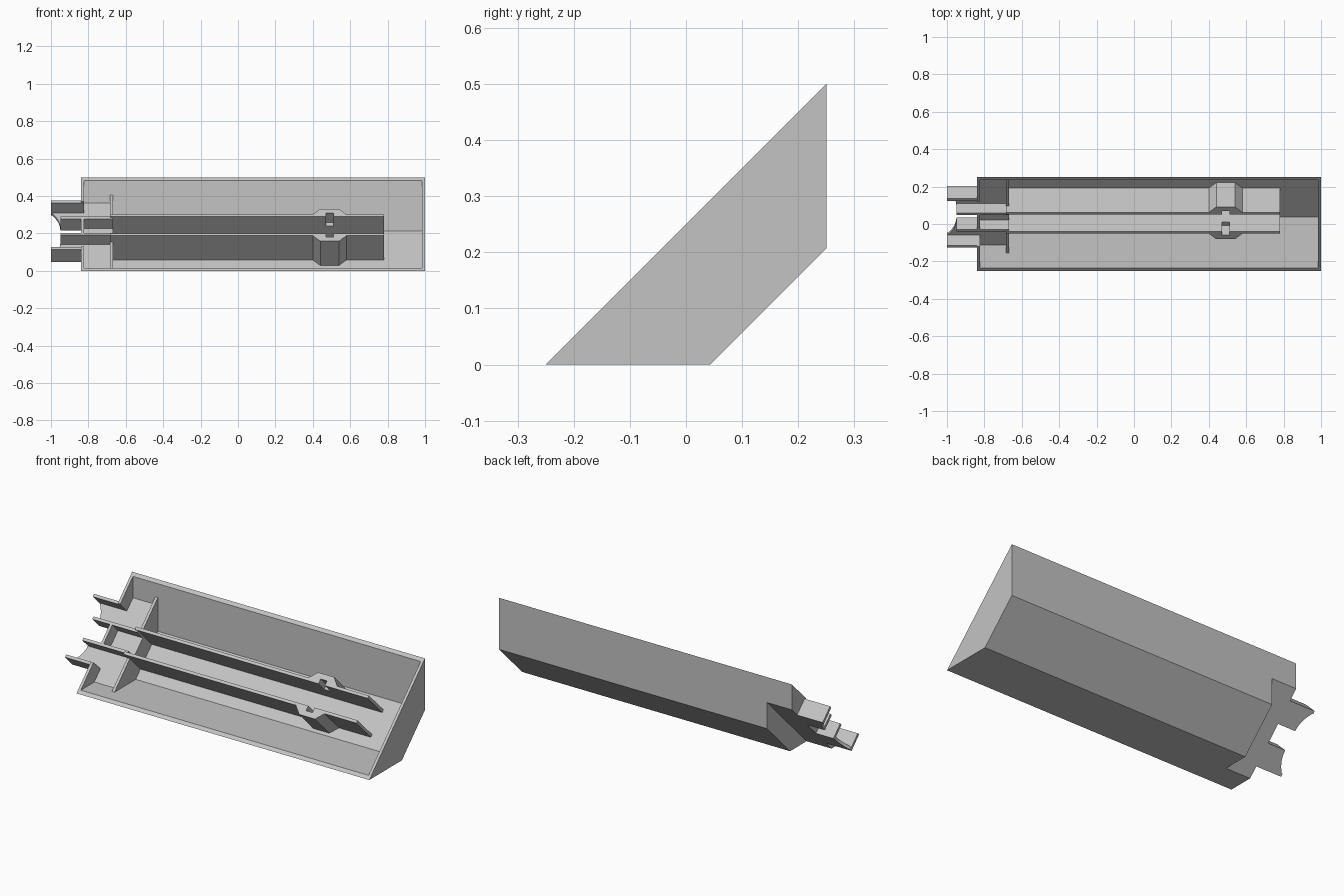
import bpy, bmesh, math

cube = bpy.data.objects.get("Cube")
if cube:
    bpy.data.objects.remove(cube, do_unlink=True)

grey = bpy.data.materials.new("plain_grey")
grey.use_nodes = True
COLOR = (0.55, 0.55, 0.55, 1)
grey.diffuse_color = COLOR
grey.node_tree.nodes["Principled BSDF"].inputs["Base Color"].default_value = COLOR

R = math.sqrt(0.5)
T = 0.016                     # wall thickness
RIM = 0.5 * math.sqrt(2) / 2  # half width of the tilted opening
INNER = RIM - T * math.sqrt(2)
DEEP, SHELF = -0.207, -0.102  # undersides of the trough and of the shelf
X_END, X_STEP, X_FIN = -0.84, -0.684, 0.78


def place(x, u, w):
    """Tilted frame: u runs up the slope of the opening, w points out of it."""
    return (x, (u - w) * R, 0.25 + (u + w) * R)


def prism(name, outline, lo, hi, axis):
    """Extrude an outline along x (points are u, w) or along w (points are x, u)."""
    bm = bmesh.new()
    rings = []
    for t in (lo, hi):
        pts = [(t, a, b) if axis == "x" else (a, b, t) for a, b in outline]
        rings.append([bm.verts.new(place(*p)) for p in pts])
    n = len(outline)
    bm.faces.new(rings[0])
    bm.faces.new(rings[1][::-1])
    for i in range(n):
        j = (i + 1) % n
        bm.faces.new((rings[0][i], rings[0][j], rings[1][j], rings[1][i]))
    bmesh.ops.recalc_face_normals(bm, faces=bm.faces)
    mesh = bpy.data.meshes.new(name)
    bm.to_mesh(mesh)
    bm.free()
    mesh.materials.append(grey)
    obj = bpy.data.objects.new(name, mesh)
    bpy.context.collection.objects.link(obj)
    return obj


def mirrored(half):
    """Complete a symmetric cross-section from its upper half."""
    return half + [(-u, w) for u, w in reversed(half)]


def channel(depth):
    """U-shaped wall section with sloping sides."""
    floor = depth + T
    outer = mirrored([(RIM, 0), (RIM + depth, depth)])
    inner = mirrored([(INNER, 0), (INNER + floor, floor)])
    return outer + inner[::-1]


# Trough body, the shallow shelf section and the closed end
prism("trough_shell", channel(DEEP), X_STEP, 1, "x")
prism("shelf_shell", channel(SHELF), X_END, X_STEP, "x")
prism("closed_end_wall", mirrored([(RIM, 0), (RIM + DEEP, DEEP)]), 1 - T, 1, "x")

# Bulkhead below and beside the shelf
TOP = -0.056
prism("bulkhead", mirrored([(0.07, SHELF + T), (0.07, TOP), (INNER + TOP, TOP),
                            (RIM + DEEP, DEEP)]), X_STEP, X_STEP + T, "x")

# Middle part of the open end wall
prism("middle_end_wall", mirrored([(0.06, -0.014), (0.06, SHELF)]), X_END, X_END + T, "x")

for side, s in (("upper", 1), ("lower", -1)):
    # Outer part of the open end wall
    wing = [(0.17, 0), (RIM, 0), (RIM + SHELF, SHELF), (0.17, SHELF)]
    prism(side + "_end_wall", [(s * u, w) for u, w in wing], X_END, X_END + T, "x")

    # Long rail with its bulge, and a blind slot open towards the middle
    a, b, bulge, slot = 0.064, 0.08, 0.122, 0.092
    rail = [(X_STEP, a), (X_FIN, a), (X_FIN, b), (0.58, b), (0.54, bulge),
            (0.44, bulge), (0.40, b), (X_STEP, b)]
    slotted = rail[:1] + [(0.47, a), (0.47, slot), (0.51, slot), (0.51, a)] + rail[1:]
    split = -0.08
    prism(side + "_rail_base", [(x, s * u) for x, u in rail], DEEP + T, split, "w")
    prism(side + "_rail_top", [(x, s * u) for x, u in slotted], split, -0.007, "w")

    # Side fins of the projecting spout
    for label, x0, x1, u0, u1, top in (
            ("inner", -0.95, X_STEP + T, 0.054, 0.07, -0.014),
            ("outer", -1.0, X_END + T, 0.168, 0.184, -0.007)):
        fin = [(x0, u0), (x1, u0), (x1, u1), (x0, u1)]
        prism(f"{side}_{label}_spout_fin", [(x, s * u) for x, u in fin],
              SHELF, top, "w")

    # Spout plate with a hollow curved tip
    tip = []
    for i in range(9):
        f = i / 8
        x = -0.95 - 0.05 * f + 0.012 * math.sin(math.pi * f)
        tip.append((x, 0.06 + 0.115 * f))
    plate = tip + [(X_END, 0.175), (X_END, 0.06)]
    prism(side + "_spout_plate", [(x, s * u) for x, u in plate],
          SHELF, SHELF + T, "w")
